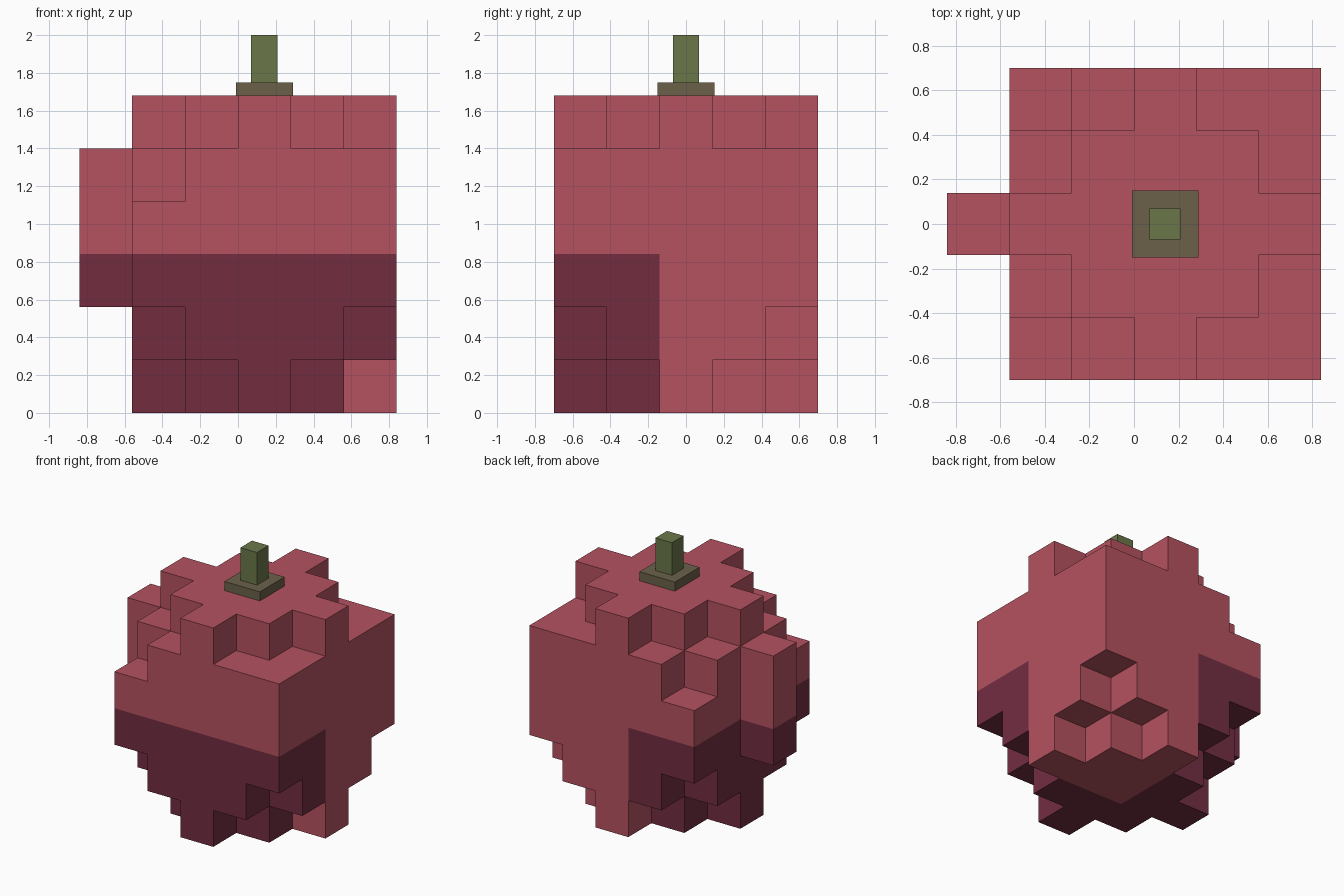
import bpy, bmesh, math
from mathutils import Vector

if "Cube" in bpy.data.objects:
    bpy.data.objects.remove(bpy.data.objects["Cube"])

CELL = 0.28
ORIGIN = Vector((-0.56, -0.70, 0.0))      # corner of the 5 x 5 x 6 block body


def material(name, rgb):
    m = bpy.data.materials.new(name)
    lin = [((c / 255 + 0.055) / 1.055) ** 2.4 for c in rgb]
    m.diffuse_color = (*lin, 1)
    m.use_nodes = True
    m.node_tree.nodes["Principled BSDF"].inputs["Base Color"].default_value = m.diffuse_color
    return m


red = material("fruit red", (181, 82, 96))
plum = material("dark plum", (114, 45, 64))
green = material("stem green", (106, 119, 73))
olive = material("olive brown", (107, 97, 74))


def make_object(name, bm, mats):
    mesh = bpy.data.meshes.new(name)
    bm.to_mesh(mesh)
    bm.free()
    for m in mats:
        mesh.materials.append(m)
    ob = bpy.data.objects.new(name, mesh)
    bpy.context.collection.objects.link(ob)
    return ob


def box(name, lo, hi, mat):
    bm = bmesh.new()
    bmesh.ops.create_cube(bm, size=1)
    for v in bm.verts:
        v.co = [h if c > 0 else l for c, l, h in zip(v.co, lo, hi)]
    return make_object(name, bm, [mat])


def filled(i, j, k):
    """Which cells of the stepped fruit are solid."""
    if i == -1:                                   # knob on the left side
        return j == 2 and 2 <= k <= 4
    if not (0 <= i <= 4 and 0 <= j <= 4 and 0 <= k <= 5):
        return False
    dist = abs(i - 2) + abs(j - 2)
    if k in (0, 5):                               # diamond caps
        return dist <= 2
    if k == 1:                                    # corners cut off
        return dist <= 3
    if k == 4:                                    # only left corners cut off
        return dist <= 3 or i == 4
    return True


# Stepped fruit body: outer faces of the solid cells
bm = bmesh.new()
for i in range(-1, 5):
    for j in range(5):
        for k in range(6):
            if not filled(i, j, k):
                continue
            centre = ORIGIN + CELL * Vector((i + 0.5, j + 0.5, k + 0.5))
            # lower half is plum, except the back right quarter
            dark = k < 3 and not (i >= 2 and j >= 2)
            for axis in range(3):
                for sign in (-1, 1):
                    n = Vector((0, 0, 0))
                    n[axis] = sign
                    if filled(i + int(n.x), j + int(n.y), k + int(n.z)):
                        continue
                    u = Vector((0, 0, 0))
                    u[(axis + 1) % 3] = 1
                    w = n.cross(u)
                    corners = [n - u - w, n + u - w, n + u + w, n - u + w]
                    face = bm.faces.new([bm.verts.new(centre + c * CELL / 2) for c in corners])
                    face.material_index = int(dark)
bmesh.ops.remove_doubles(bm, verts=bm.verts, dist=0.001)
bmesh.ops.dissolve_limit(bm, angle_limit=math.radians(1), verts=bm.verts,
                         edges=bm.edges, delimit={'MATERIAL'})
make_object("fruit_body", bm, [red, plum])

# Stem and its square base
box("stem_base", (-0.01, -0.15, 1.68), (0.29, 0.15, 1.75), olive)
box("stem", (0.07, -0.07, 1.75), (0.21, 0.07, 2.0), green)
